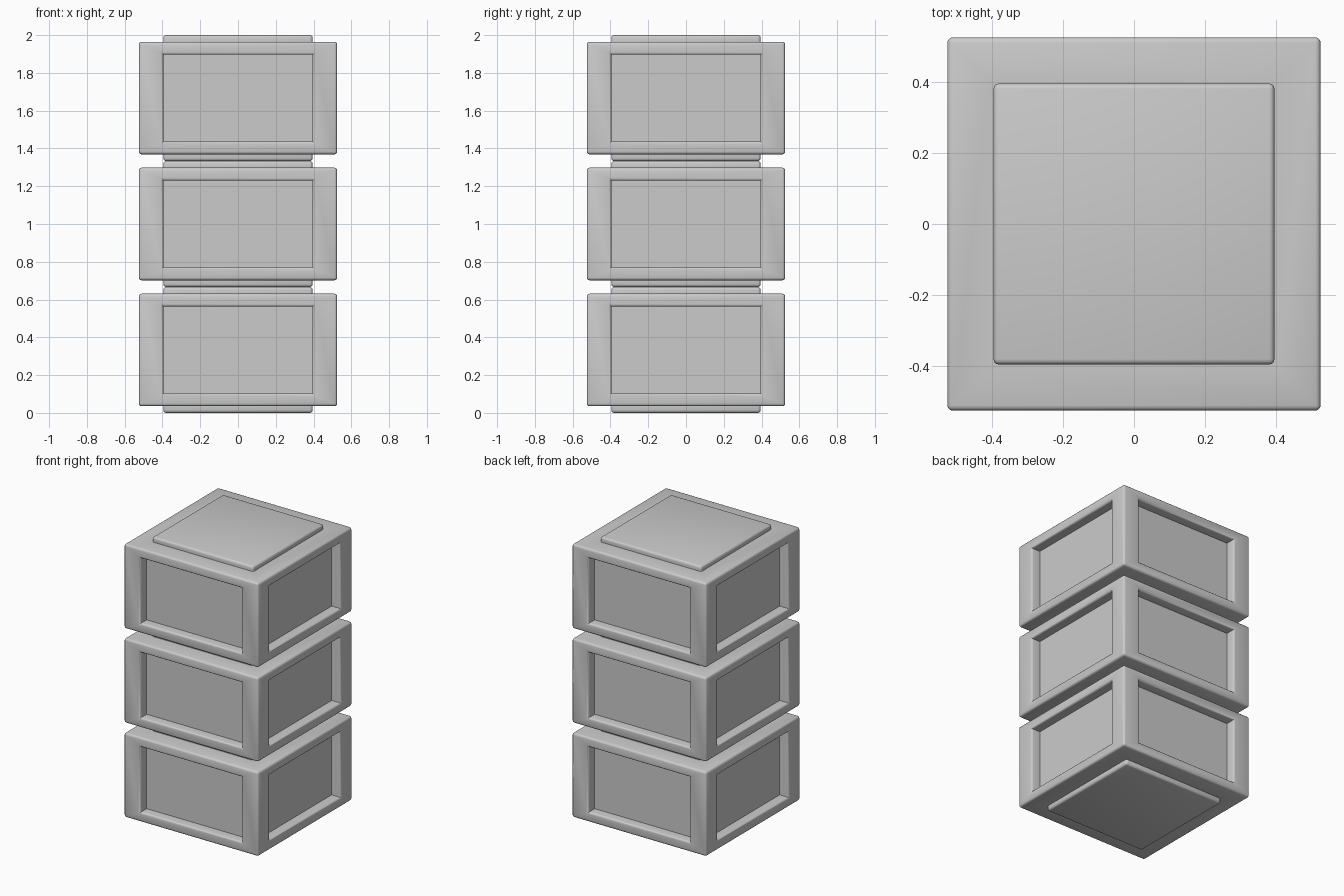
import bpy, bmesh
from mathutils import Vector

if "Cube" in bpy.data.objects:
    bpy.data.objects.remove(bpy.data.objects["Cube"])

PITCH = 2 / 3          # height of one crate including its plates
HALF = 0.525           # half width of the body
HALF_H = 0.298         # half height of the body
PANEL = 0.395          # half width of panels and plates
PANEL_H = 0.23         # half height of side panels
DEPTH = 0.07           # depth of the side recesses


def crate(name, z):
    bm = bmesh.new()
    bmesh.ops.create_cube(bm, size=2)
    bmesh.ops.scale(bm, vec=(HALF, HALF, HALF_H), verts=bm.verts)

    for face in list(bm.faces):
        n = face.normal.copy()
        upright = abs(n.z) < 0.5
        # frame around each face
        bmesh.ops.inset_individual(bm, faces=[face], thickness=0.05)
        for v in face.verts:
            for i in range(3):
                if abs(n[i]) < 0.5:
                    size = PANEL_H if i == 2 else PANEL
                    v.co[i] = size if v.co[i] > 0 else -size
        # sunken side panels, raised top and bottom plates
        new = bmesh.ops.extrude_discrete_faces(bm, faces=[face])["faces"][0]
        offset = -DEPTH if upright else PITCH / 2 - HALF_H
        bmesh.ops.translate(bm, vec=n * offset, verts=new.verts)

    bmesh.ops.recalc_face_normals(bm, faces=bm.faces)

    # round the outward-facing edges only, keep inner corners crisp
    edges = [e for e in bm.edges if e.is_convex and e.calc_face_angle() > 0.5]
    bmesh.ops.bevel(bm, geom=edges, offset=0.015, offset_type='OFFSET',
                    segments=3, profile=0.5, affect='EDGES')

    mesh = bpy.data.meshes.new(name)
    bm.to_mesh(mesh)
    bm.free()
    obj = bpy.data.objects.new(name, mesh)
    obj.location = Vector((0, 0, z))
    bpy.context.collection.objects.link(obj)
    bpy.ops.object.select_all(action='DESELECT')
    obj.select_set(True)
    bpy.context.view_layer.objects.active = obj
    bpy.ops.object.shade_smooth_by_angle(angle=0.7)


# stack of three identical crates
for i, name in enumerate(("bottom_crate", "middle_crate", "top_crate")):
    crate(name, PITCH * (i + 0.5))
